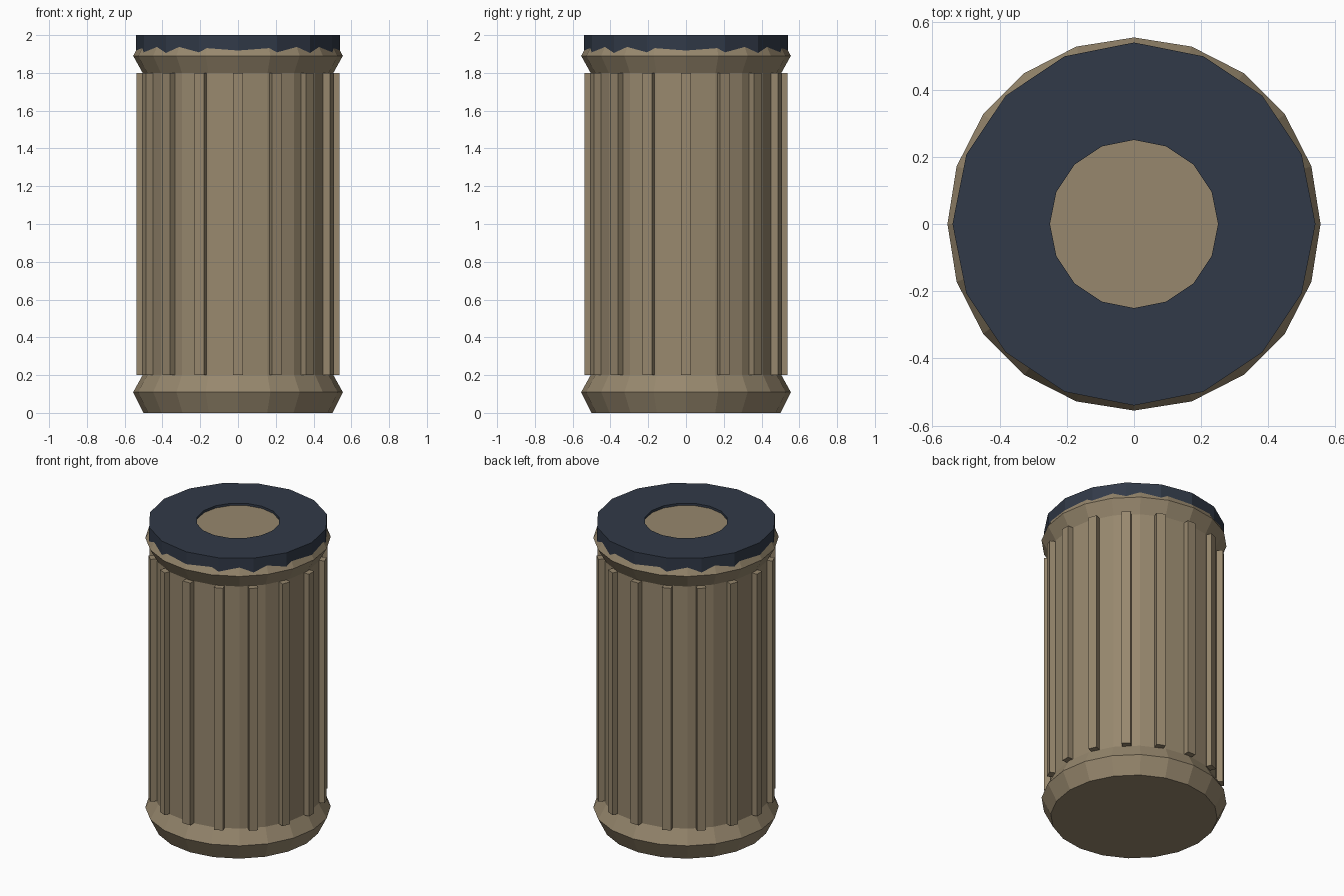
import bpy
from math import cos, sin, tau
from mathutils import Matrix

cube = bpy.data.objects.get("Cube")
if cube:
    bpy.data.objects.remove(cube, do_unlink=True)


def make_material(name, rgb):
    mat = bpy.data.materials.new(name)
    mat.use_nodes = True
    color = (*rgb, 1.0)
    mat.diffuse_color = color
    mat.node_tree.nodes["Principled BSDF"].inputs["Base Color"].default_value = color
    return mat


tan = make_material("tan", (0.31, 0.245, 0.155))
navy = make_material("dark_navy", (0.031, 0.042, 0.065))


def lathe(name, profile, sides, mat, closed=False):
    """Spin a (radius, z) profile; open profiles get flat end caps."""
    verts = [(r * cos(tau * i / sides), r * sin(tau * i / sides), z)
             for r, z in profile for i in range(sides)]
    n = len(profile)
    faces = []
    for k in range(n if closed else n - 1):
        a, b = k * sides, (k + 1) % n * sides
        for i in range(sides):
            j = (i + 1) % sides
            faces.append((a + i, a + j, b + j, b + i))
    if not closed:
        faces.append(tuple(reversed(range(sides))))
        faces.append(tuple(range((n - 1) * sides, n * sides)))
    mesh = bpy.data.meshes.new(name)
    mesh.from_pydata(verts, [], faces)
    mesh.materials.append(mat)
    obj = bpy.data.objects.new(name, mesh)
    bpy.context.collection.objects.link(obj)
    return obj


# Body with flared bands at the base and the rim
lathe("body", [(0.5, 0), (0.555, 0.11), (0.505, 0.2),
               (0.505, 1.8), (0.555, 1.89), (0.505, 1.985)], 20, tan)

# Ring-shaped lid with a round opening
lathe("lid", [(0.54, 1.9), (0.54, 2), (0.25, 2), (0.25, 1.9)], 16, navy, closed=True)

# Vertical ribs around the wall
RIBS = 16
for i in range(RIBS):
    bpy.ops.mesh.primitive_cube_add(size=1)
    rib = bpy.context.object
    rib.name = f"rib_{i + 1}"
    rib.data.transform(Matrix.Rotation(tau * i / RIBS, 4, "Z")
                       @ Matrix.Translation((0.498, 0, 1))
                       @ Matrix.Diagonal((0.08, 0.055, 1.6, 1)))
    rib.data.materials.append(tan)
